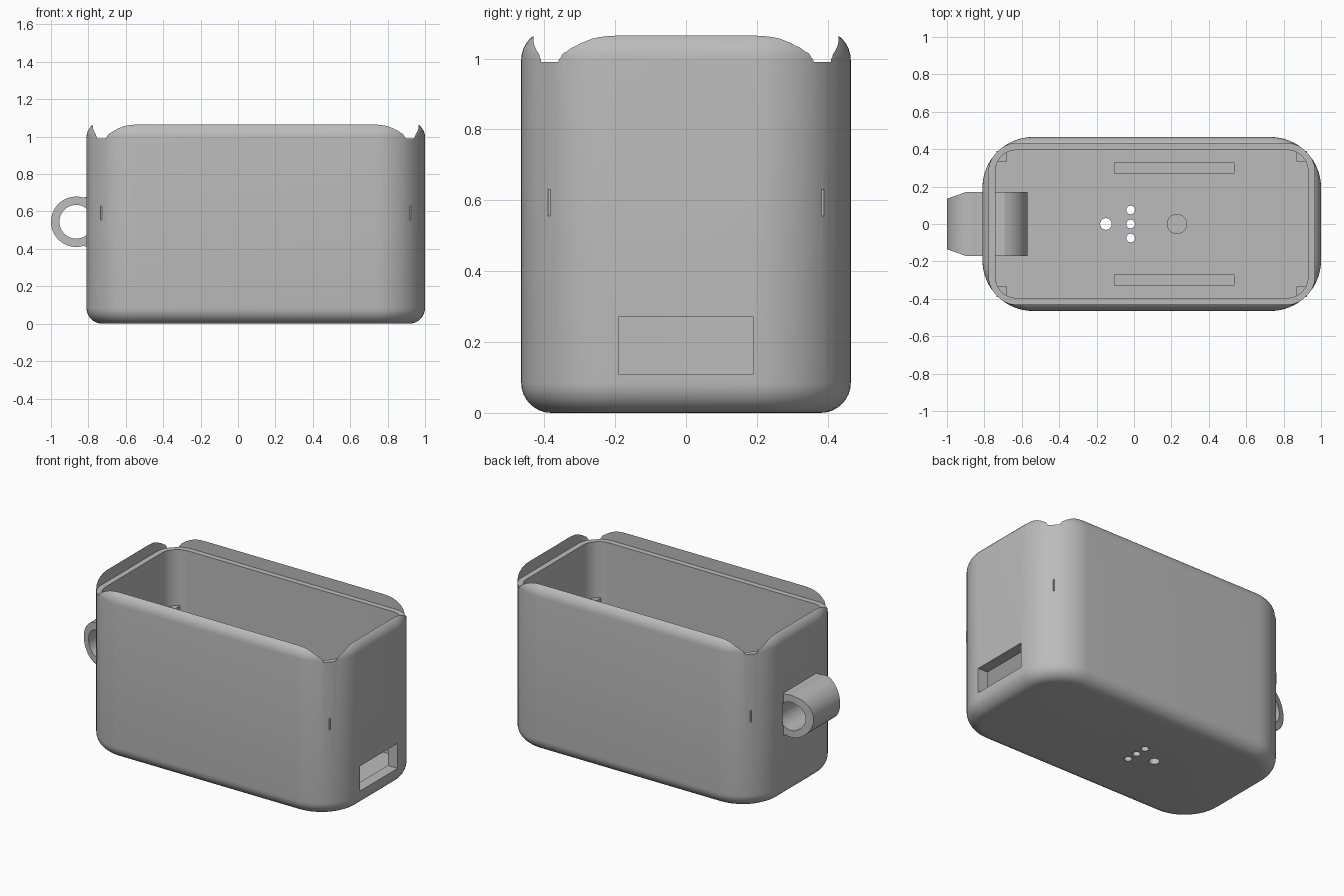
import bpy, bmesh, math
from mathutils import Vector, Matrix

if "Cube" in bpy.data.objects:
    bpy.data.objects.remove(bpy.data.objects["Cube"])

grey = bpy.data.materials.new("plain grey")
grey.use_nodes = True
GREY = (0.5, 0.5, 0.5, 1)
grey.diffuse_color = GREY
grey.node_tree.nodes["Principled BSDF"].inputs["Base Color"].default_value = GREY

CX = 0.095                # centre of the case along x
HX, HY = 0.905, 0.465     # half sizes of the case
CORNER, FILLET = 0.27, 0.085
TOP, LEDGE, FLOOR = 1.081, 0.99, 0.07


def make(name, bm):
    bmesh.ops.recalc_face_normals(bm, faces=bm.faces)
    mesh = bpy.data.meshes.new(name)
    bm.to_mesh(mesh)
    bm.free()
    mesh.materials.append(grey)
    obj = bpy.data.objects.new(name, mesh)
    bpy.context.collection.objects.link(obj)
    return obj


def loft(name, loops):
    """Skin a stack of equal-length closed loops and cap both ends."""
    bm = bmesh.new()
    rings = [[bm.verts.new(p) for p in loop] for loop in loops]
    for a, b in zip(rings, rings[1:]):
        for i in range(len(a)):
            j = (i + 1) % len(a)
            bm.faces.new((a[i], a[j], b[j], b[i]))
    bm.faces.new(rings[0])
    bm.faces.new(rings[-1])
    return make(name, bm)


def rounded_loop(inset, radius, z, steps=16):
    pts = []
    for k, (sx, sy) in enumerate(((1, 1), (-1, 1), (-1, -1), (1, -1))):
        for i in range(steps + 1):
            a = math.pi / 2 * (k + i / steps)
            pts.append((CX + sx * (HX - inset - radius) + radius * math.cos(a),
                        sy * (HY - inset - radius) + radius * math.sin(a), z))
    return pts


def box(name, lo, hi):
    bm = bmesh.new()
    lo, hi = Vector(lo), Vector(hi)
    bmesh.ops.create_cube(bm, size=1, matrix=Matrix.Translation((lo + hi) / 2)
                          @ Matrix.Diagonal((*(hi - lo), 1)))
    return make(name, bm)


def cylinder(name, centre, radius, depth, axis="Z"):
    bm = bmesh.new()
    turn = Matrix.Rotation(math.pi / 2, 4, "X") if axis == "Y" else Matrix()
    bmesh.ops.create_cone(bm, cap_ends=True, segments=48, radius1=radius, radius2=radius,
                          depth=depth, matrix=Matrix.Translation(centre) @ turn)
    return make(name, bm)


def combine(obj, tool, operation):
    """Apply a boolean and discard the tool."""
    tool.hide_render = True
    mod = obj.modifiers.new("boolean", "BOOLEAN")
    mod.operation, mod.solver, mod.object = operation, "EXACT", tool
    bpy.context.view_layer.objects.active = obj
    bpy.ops.object.modifier_apply(modifier=mod.name)
    bpy.data.objects.remove(tool)


# Outer case with rounded corners and rounded top and bottom edges
layers = []
for i in range(9):
    a = math.pi / 2 * i / 8
    layers.append((FILLET * (1 - math.sin(a)), FILLET * (1 - math.cos(a))))
layers += [(inset, TOP - z) for inset, z in reversed(layers)]
case = loft("case", [rounded_loop(inset, CORNER - inset, z) for inset, z in layers])

# Cavity and lid seat, whose tighter corners notch the rim
combine(case, loft("cavity", [rounded_loop(0.07, 0.11, z) for z in (FLOOR, 1.2)]), "DIFFERENCE")
combine(case, loft("lid_seat", [rounded_loop(0.035, 0.146, z) for z in (LEDGE, 1.2)]), "DIFFERENCE")

# Port in the end wall
combine(case, box("port", (0.85, -0.19, 0.11), (1.1, 0.19, 0.27)), "DIFFERENCE")

# Through holes in the floor
for x, y, r in ((-0.15, 0, 0.031), (-0.018, 0.075, 0.023), (-0.018, 0, 0.023), (-0.018, -0.075, 0.023)):
    combine(case, cylinder("floor_hole", (x, y, 0.05), r, 0.3), "DIFFERENCE")

# Shallow round and long recesses in the floor
combine(case, cylinder("round_recess", (0.23, 0, FLOOR), 0.052, 0.05), "DIFFERENCE")
for y in (-0.3, 0.3):
    combine(case, box("long_recess", (-0.105, y - 0.029, FLOOR - 0.025),
                      (0.535, y + 0.029, FLOOR + 0.05)), "DIFFERENCE")

# Small blocks in the four corners, just reaching through the wall
for sx in (-1, 1):
    for sy in (-1, 1):
        xs = sorted(CX + sx * (HX - d) for d in (0.076, 0.13))
        ys = sorted(sy * (HY - d) for d in (0.076, 0.13))
        combine(case, box("corner_block", (xs[0], ys[0], 0.555), (xs[1], ys[1], 0.63)), "UNION")

# Strap loop: a tapered tube through the wall, with chamfered outer end
ZC, XS, RS, XL, RL, W = 0.545, -0.865, 0.135, -0.74, 0.17, 0.17
lean = math.acos((RS - RL) / (XL - XS))
outline = []
for cx, r, start, end in ((XL, RL, lean - math.pi, math.pi - lean),
                          (XS, RS, math.pi - lean, math.pi + lean)):
    for i in range(25):
        a = start + (end - start) * i / 24
        outline.append((cx + r * math.cos(a), ZC + r * math.sin(a)))
strap_loop = loft("strap_loop", [[(x, y, z) for x, z in outline] for y in (-W, W)])
for s in (-1, 1):
    wedge = [(-1.05, s * 0.1175), (-0.9, s * W), (-0.9, s * 0.25), (-1.05, s * 0.25)]
    combine(strap_loop, loft("loop_chamfer", [[(x, y, z) for x, y in wedge]
                                              for z in (0.2, 0.9)]), "DIFFERENCE")
combine(case, strap_loop, "UNION")
combine(case, cylinder("loop_hole", (XS, 0, ZC), 0.09, 0.36, "Y"), "DIFFERENCE")

# Smooth curves, sharp edges
for o in bpy.context.selected_objects:
    o.select_set(False)
case.select_set(True)
bpy.context.view_layer.objects.active = case
bpy.ops.object.shade_smooth_by_angle(angle=math.radians(30))
